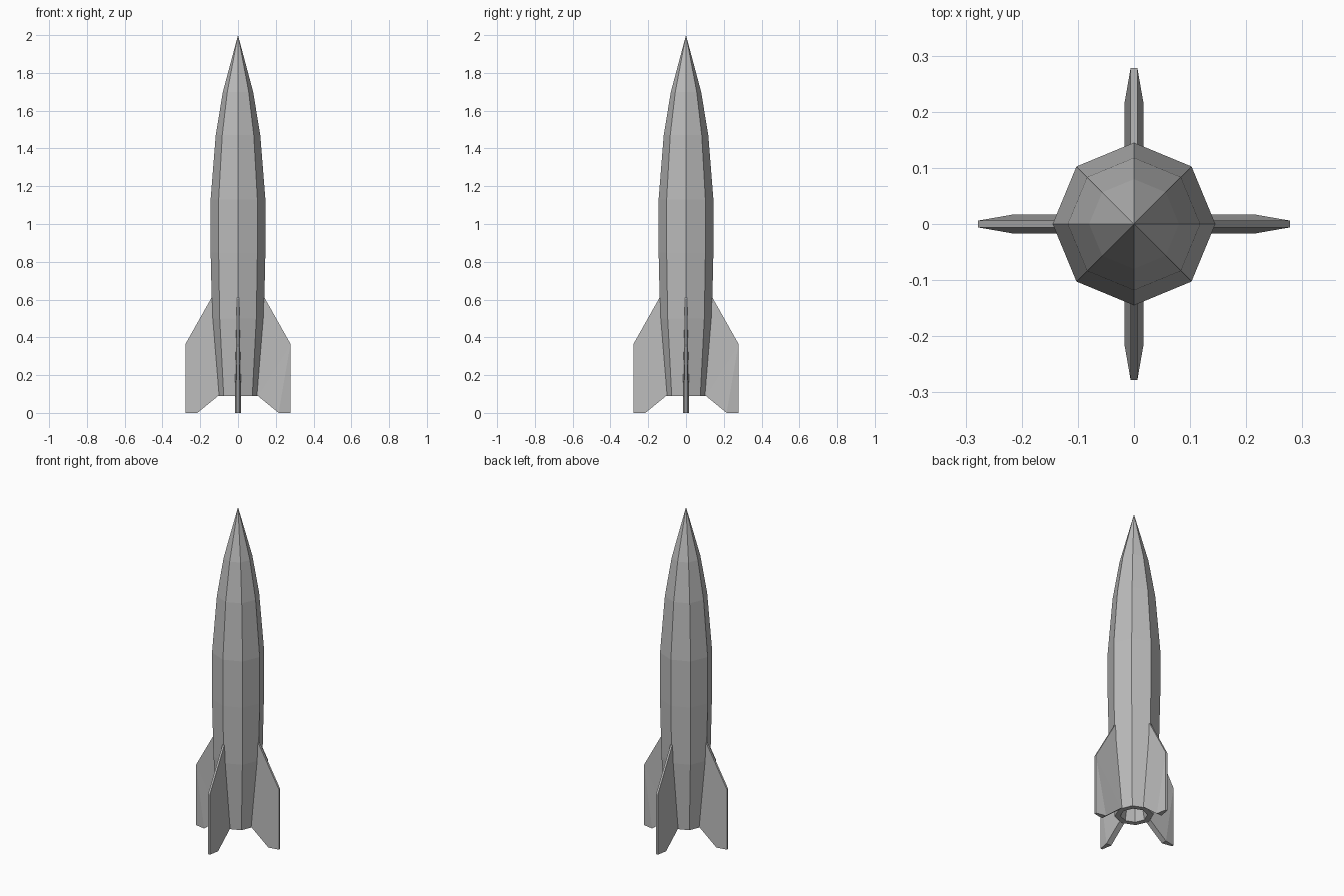
import bpy
import bmesh
from math import cos, sin, pi

cube = bpy.data.objects.get("Cube")
if cube:
    bpy.data.objects.remove(cube, do_unlink=True)

grey = bpy.data.materials.new("plain grey")
grey.use_nodes = True
colour = (0.5, 0.5, 0.5, 1)
grey.diffuse_color = colour
grey.node_tree.nodes["Principled BSDF"].inputs["Base Color"].default_value = colour

SIDES = 8


def add_object(name, bm):
    bmesh.ops.recalc_face_normals(bm, faces=bm.faces)
    mesh = bpy.data.meshes.new(name)
    bm.to_mesh(mesh)
    bm.free()
    mesh.materials.append(grey)
    obj = bpy.data.objects.new(name, mesh)
    bpy.context.collection.objects.link(obj)
    return obj


def lathe(name, profile):
    """Turn (radius, height) points into a faceted hull, capped at both ends."""
    bm = bmesh.new()
    rings = []
    for r, z in profile:
        if r == 0:
            rings.append([bm.verts.new((0, 0, z))] * SIDES)
        else:
            angles = [2 * pi * i / SIDES for i in range(SIDES)]
            rings.append([bm.verts.new((r * cos(a), r * sin(a), z)) for a in angles])
    for low, high in zip(rings, rings[1:]):
        for i in range(SIDES):
            j = (i + 1) % SIDES
            corners = dict.fromkeys((low[i], low[j], high[j], high[i]))
            bm.faces.new(list(corners))
    return add_object(name, bm)


def fin(name, angle):
    """Flat fin, thick at its lower inner edge and thin along the outer edges."""
    # radius, height, half thickness
    outline = [(0.125, 0.61, 0.006), (0.14, 0.61, 0.006), (0.278, 0.365, 0.006),
               (0.278, 0, 0.006), (0.215, 0, 0.017), (0.105, 0.09, 0.017),
               (0.092, 0.095, 0.017)]
    bm = bmesh.new()
    left = [bm.verts.new((r, t, z)) for r, z, t in outline]
    right = [bm.verts.new((r, -t, z)) for r, z, t in outline]
    bm.faces.new(left)
    bm.faces.new(right[::-1])
    for i in range(len(outline)):
        j = (i + 1) % len(outline)
        bm.faces.new((left[i], right[i], right[j], left[j]))
    # crease each side so the thin tip folds away from the thick root
    for side in (left, right):
        for a, b in ((0, 5), (2, 5), (2, 4)):
            bmesh.ops.connect_verts(bm, verts=[side[a], side[b]])
    obj = add_object(name, bm)
    obj.rotation_euler.z = angle
    return obj


# Hull with the nozzle recess folded up into its base
lathe("rocket_body", [(0, 0.17), (0.06, 0.17), (0.075, 0.09), (0.107, 0.09),
                      (0.137, 0.5), (0.145, 0.85), (0.145, 1.13), (0.118, 1.47),
                      (0.08, 1.7), (0, 2)])

# Four tail fins
for k, place in enumerate(("left", "back", "right", "front")):
    fin(place + "_fin", k * pi / 2)
